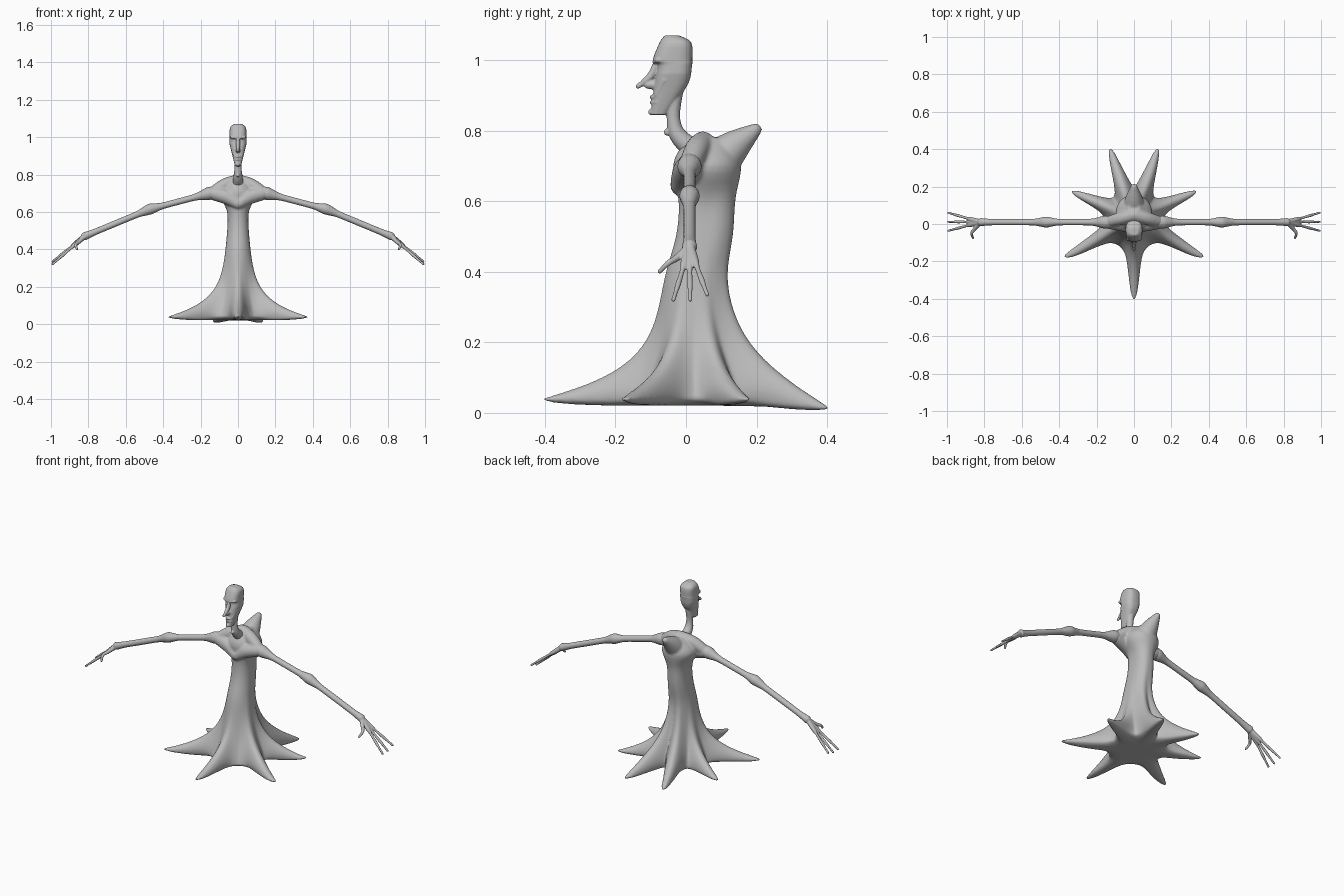
import bpy, bmesh, math
from mathutils import Vector

cube = bpy.data.objects.get("Cube")
if cube:
    bpy.data.objects.remove(cube, do_unlink=True)

grey = bpy.data.materials.new("clay_grey")
grey.use_nodes = True
grey.diffuse_color = (.5, .5, .5, 1)
grey.node_tree.nodes["Principled BSDF"].inputs["Base Color"].default_value = grey.diffuse_color


def spline(points, steps=4):
    """Smooth resampling of control points with any number of components."""
    padded = [points[0], *points, points[-1]]
    result = []
    for before, start, end, after in zip(padded, padded[1:], padded[2:], padded[3:]):
        for step in range(steps):
            t = step / steps
            sample = []
            for a, b, c, d in zip(before, start, end, after):
                slope_in, slope_out = (c - a) / 2, (d - b) / 2
                cubic = slope_in + slope_out - 2 * (c - b)
                square = c - b - slope_in - cubic
                sample.append(b + t * (slope_in + t * (square + t * cubic)))
            result.append(sample)
    return result + [list(points[-1])]


def skin(bm, rings):
    """Closed skin through a list of equal rings."""
    rows = [[bm.verts.new(co) for co in ring] for ring in rings]
    count = len(rows[0])
    for low, high in zip(rows, rows[1:]):
        for i in range(count):
            j = (i + 1) % count
            bm.faces.new((low[i], low[j], high[j], high[i]))
    for row in (rows[0], rows[-1]):
        middle = bm.verts.new(sum((v.co for v in row), Vector()) / count)
        for i in range(count):
            bm.faces.new((row[i], row[(i + 1) % count], middle))


def circle(sides):
    """Unit circle as cosine and sine pairs."""
    return [(math.cos(math.tau * k / sides), math.sin(math.tau * k / sides)) for k in range(sides)]


def tube(bm, points, radii):
    """Tapered limb through the points, with rounded ends."""
    path = spline([(*point, radius) for point, radius in zip(points, radii)])
    centres = [Vector(sample[:3]) for sample in path]
    widths = [sample[3] for sample in path]
    first = (centres[0] - centres[1]).normalized() * widths[0]
    last = (centres[-1] - centres[-2]).normalized() * widths[-1]
    centres = [centres[0] + first * .7, *centres, centres[-1] + last * .7]
    widths = [widths[0] * .6, *widths, widths[-1] * .6]
    rings = []
    for i, centre in enumerate(centres):
        along = (centres[min(i + 1, len(centres) - 1)] - centres[max(i - 1, 0)]).normalized()
        reference = Vector((0, 1, 0)) if abs(along.y) < .8 else Vector((1, 0, 0))
        across = along.cross(reference).normalized()
        over = along.cross(across)
        rings.append([centre + widths[i] * (across * c + over * s) for c, s in circle(16)])
    skin(bm, rings)


def bump(value, centre, spread):
    """Soft bell curve."""
    return math.exp(-((value - centre) / spread) ** 2)


def finish(name, bm, voxel, smoothing):
    """Fuse overlapping forms into one soft sculpted surface."""
    bmesh.ops.recalc_face_normals(bm, faces=bm.faces)
    mesh = bpy.data.meshes.new(name)
    bm.to_mesh(mesh)
    bm.free()
    mesh.materials.append(grey)
    part = bpy.data.objects.new(name, mesh)
    bpy.context.collection.objects.link(part)
    fuse = part.modifiers.new("fuse", "REMESH")
    fuse.mode, fuse.voxel_size, fuse.use_smooth_shade = "VOXEL", voxel, True
    soften = part.modifiers.new("soften", "SMOOTH")
    soften.iterations = smoothing


# Robe: skirt with seven pointed lobes, narrow waist, domed shoulders
HEM, SHOULDER, TOP = .04, .7, .8
lobes = [Vector((0, -.41))]
for side in (-1, 1):
    lobes += [Vector((side * x, y)) for x, y in ((.38, -.18), (.34, .18), (.13, .41))]


def robe_ring(z, height, spread):
    """Outline for a profile height, drawn at z and scaled by spread."""
    chest = bump(height, SHOULDER, .07)
    dome = math.sqrt(1 - (max(0, height - SHOULDER) / (TOP - SHOULDER)) ** 2)
    half_width = (.04 + .13 * math.exp(-height / .25) + .05 * chest) * dome
    half_depth = (.075 + .1 * math.exp(-height / .16) + .02 * chest) * dome
    lean = .02 + .04 / (1 + math.exp((.45 - height) / .04))
    reach = math.exp((HEM - height) / .08)
    lobe_width = 15 - 9 * reach
    ring = []
    for c, s in circle(240):
        base = math.hypot(half_width * c, half_depth * s)
        extra = 0
        for tip in lobes:
            apart = math.degrees(Vector((c, s)).angle(tip))
            grow = reach ** (.75 if tip.y > .3 else 1.15)
            extra = max(extra, (tip.length - base) * grow / (1 + (apart / lobe_width) ** 2.2))
        radius = (base + extra) * spread
        y = radius * s + lean * max(0, 1 - extra / .2)
        droop = max(0, y - .2) * reach / 8
        ring.append((radius * c, y, z - droop))
    return ring


bm = bmesh.new()
rings = []
for k in range(1, 5):
    turn = k * math.pi / 10
    rings.append(robe_ring(HEM - .02 * math.cos(turn), HEM, math.sqrt(math.sin(turn))))
ROWS = 50
for k in range(ROWS):
    height = HEM + (TOP - HEM) * (k / ROWS) ** 1.3
    rings.append(robe_ring(height, height, 1))
skin(bm, rings)

# Horn on the upper back, then chest folds and shoulder slopes
tube(bm, [(0, .07, .69), (0, .13, .75), (0, .2, .805)], [.065, .05, .018])
for side in (-1, 1):
    socket = (side * .14, .01, .7)
    tube(bm, [socket, (side * .06, 0, .68), (0, -.02, .64)], [.035, .04, .026])
    tube(bm, [socket, (side * .07, .03, .745), (0, .05, .765)], [.03, .035, .035])
finish("robe_body", bm, .006, 5)

# Head: flat-topped skull narrowing to the jaw; rows are height, front, back
bm = bmesh.new()
rings = []
for z, front, back in spline([(1.07, -.06, -.02), (1.05, -.075, .015), (1, -.094, .018),
                              (.985, -.08, .017), (.93, -.09, .005), (.845, -.1, -.055)]):
    crown = math.sqrt(max(.2, 1 - bump(z, 1.08, .02)))
    half_width = min(.045, .016 + .25 * (z - .845)) * crown
    rings.append([(half_width * math.copysign(abs(c) ** .75, c),
                   (front + back) / 2 + (back - front) / 2 * math.copysign(abs(s) ** .75, s), z)
                  for c, s in circle(32)])
skin(bm, rings)
# Neck with throat bump, long hooked nose and chin
tube(bm, [(0, -.03, .91), (0, -.036, .84), (0, -.025, .79), (0, .015, .75)], [.022, .019, .024, .03])
tube(bm, [(0, -.03, .805), (0, -.055, .795)], [.014, .01])
tube(bm, [(0, -.085, .99), (0, -.1, .955), (0, -.137, .925)], [.009, .011, .007])
tube(bm, [(0, -.09, .93), (0, -.11, .93)], [.014, .011])
tube(bm, [(0, -.08, .86), (0, -.1, .852)], [.013, .009])
# Lips, cheekbones and brows
for z in (.88, .895):
    tube(bm, [(-.02, -.083, z), (0, -.097, z), (.02, -.083, z)], [.004, .006, .004])
for side in (-1, 1):
    tube(bm, [(side * .034, -.06, .945), (side * .02, -.085, .9)], [.007, .005])
    tube(bm, [(side * .008, -.09, .995), (side * .036, -.08, 1)], [.006, .007])
finish("head", bm, .003, 2)

# Arms: thin rods with knobbly joints, three long fingers and a thumb
for name, side in (("left_arm", 1), ("right_arm", -1)):
    bm = bmesh.new()
    shoulder = Vector((side * .13, .01, .705))
    elbow = Vector((side * .47, .01, .615))
    wrist = Vector((side * .82, .01, .47))
    path = [shoulder.lerp(elbow, k / 12) for k in range(12)]
    path += [elbow.lerp(wrist, k / 12) for k in range(13)]
    radii = [.017 + .018 * bump(abs(p.x), .15, .05) + .012 * bump(abs(p.x), elbow.x * side, .04)
             + .005 * bump(abs(p.x), wrist.x * side, .03) for p in path]
    tube(bm, path, radii)
    for k in range(3):
        tip = Vector((side * .992, .06 - .048 * k, .335 if k == 0 else .32))
        finger = [wrist.lerp(tip, t) for t in (0, .3, .45, .7, .85, 1)]
        tube(bm, finger, [.015, .012, .007, .008, .006, .006])
    thumb = [wrist, (side * .85, -.025, .44), (side * .868, -.05, .425), (side * .86, -.075, .4)]
    tube(bm, thumb, [.014, .01, .008, .006])
    finish(name, bm, .003, 2)
